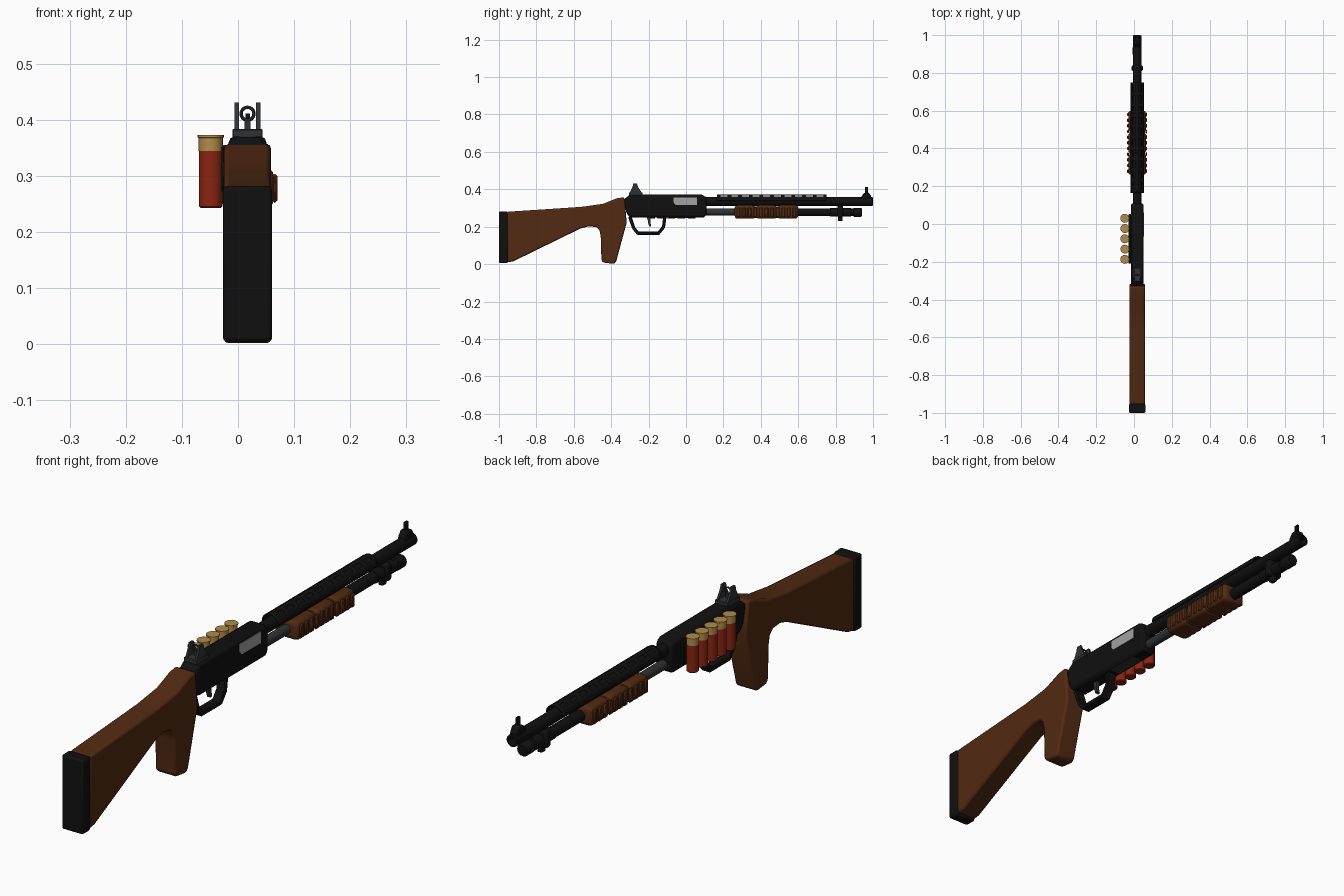
import bpy, bmesh, math
from mathutils import Matrix

if "Cube" in bpy.data.objects:
    bpy.data.objects.remove(bpy.data.objects["Cube"])

CX = 0.017  # centre plane of the gun


def mat(name, *c):
    m = bpy.data.materials.new(name)
    m.diffuse_color = (*c, 1)
    m.use_nodes = True
    m.node_tree.nodes["Principled BSDF"].inputs["Base Color"].default_value = m.diffuse_color
    return m


BLACK = mat("matte_black", 0.0052, 0.0052, 0.0055)
STEEL = mat("dark_steel", 0.03, 0.031, 0.034)
PORT = mat("bright_steel", 0.36, 0.36, 0.36)
WOOD = mat("walnut", 0.085, 0.023, 0.006)
RED = mat("shell_red", 0.25, 0.018, 0.006)
BRASS = mat("brass", 0.44, 0.26, 0.07)


def finish(bm, name, material, bevel=0.0, segs=2):
    bmesh.ops.recalc_face_normals(bm, faces=bm.faces)
    me = bpy.data.meshes.new(name)
    bm.to_mesh(me)
    bm.free()
    me.materials.append(material)
    ob = bpy.data.objects.new(name, me)
    bpy.context.collection.objects.link(ob)
    if bevel:
        b = ob.modifiers.new("bevel", 'BEVEL')
        b.width, b.segments, b.limit_method = bevel, segs, 'ANGLE'
        b.angle_limit = math.radians(40)
    bpy.ops.object.select_all(action='DESELECT')
    ob.select_set(True)
    bpy.context.view_layer.objects.active = ob
    bpy.ops.object.shade_smooth_by_angle(angle=math.radians(35))
    return ob


def side(name, pts, x0, x1, material, bevel=0.0, segs=2):
    """Extrude a (y, z) outline from x0 to x1."""
    bm = bmesh.new()
    f = bm.faces.new([bm.verts.new((x0, y, z)) for y, z in pts])
    r = bmesh.ops.extrude_face_region(bm, geom=[f])
    bmesh.ops.translate(bm, vec=(x1 - x0, 0, 0),
                        verts=[v for v in r["geom"] if isinstance(v, bmesh.types.BMVert)])
    return finish(bm, name, material, bevel, segs)


def box(name, x0, x1, y0, y1, z0, z1, material, bevel=0.0, segs=2):
    return side(name, [(y0, z0), (y1, z0), (y1, z1), (y0, z1)], x0, x1, material, bevel, segs)


def lathe(name, prof, origin, axis, material, n=24):
    """Stack of (radius, distance) rings along the y or z axis."""
    bm = bmesh.new()
    rings = []
    for r, d in prof:
        ring = []
        for i in range(n):
            a = math.tau * i / n
            u, v = r * math.cos(a), r * math.sin(a)
            p = (u, d, v) if axis == 'Y' else (u, v, d)
            ring.append(bm.verts.new([p[k] + origin[k] for k in range(3)]))
        rings.append(ring)
    for a, b in zip(rings, rings[1:]):
        for i in range(n):
            bm.faces.new((a[i], a[(i + 1) % n], b[(i + 1) % n], b[i]))
    bm.faces.new(rings[0])
    bm.faces.new(rings[-1])
    return finish(bm, name, material)


# Stock with pistol grip, and butt pad
stock = [(-0.955, 0.28), (-0.56, 0.306), (-0.445, 0.322), (-0.37, 0.352), (-0.33, 0.358),
         (-0.322, 0.28), (-0.317, 0.222), (-0.375, 0.008), (-0.39, 0.002), (-0.44, 0.008),
         (-0.452, 0.018), (-0.456, 0.15), (-0.463, 0.182), (-0.48, 0.198), (-0.52, 0.202),
         (-0.565, 0.19), (-0.925, 0.014), (-0.955, 0.01)]
side("stock", stock, CX - 0.042, CX + 0.042, WOOD, 0.008)
box("butt_pad", CX - 0.044, CX + 0.044, -1, -0.953, 0.005, 0.282, BLACK, 0.007)

# Receiver
rec = [(-0.335, 0.345), (-0.3, 0.371), (0.085, 0.371), (0.11, 0.358), (0.11, 0.262),
       (0.095, 0.25), (-0.305, 0.25), (-0.32, 0.28)]
side("receiver", rec, CX - 0.034, CX + 0.034, BLACK, 0.012, 2)
side("ejection_port", [(-0.067, 0.33), (-0.067, 0.357), (0.06, 0.357), (0.06, 0.315), (-0.055, 0.315)],
     CX + 0.03, CX + 0.0365, PORT)
box("loading_port", CX - 0.02, CX + 0.02, -0.09, 0.04, 0.246, 0.252, STEEL)

# Trigger guard as a bent strap: outer outline, then inner outline back
outer = [(-0.31, 0.252), (-0.288, 0.19), (-0.262, 0.157), (-0.142, 0.157), (-0.112, 0.195), (-0.104, 0.252)]
inner = [(-0.122, 0.252), (-0.128, 0.203), (-0.15, 0.174), (-0.254, 0.174), (-0.272, 0.197), (-0.29, 0.252)]
side("trigger_guard", outer + inner, CX - 0.018, CX + 0.018, BLACK, 0.003, 1)
side("trigger", [(-0.207, 0.255), (-0.203, 0.22), (-0.195, 0.2), (-0.186, 0.202), (-0.191, 0.225), (-0.187, 0.255)],
     CX - 0.007, CX + 0.007, STEEL)

# Barrel, magazine tube and clamp
lathe("barrel", [(0.023, 0.1), (0.023, 0.998), (0.016, 1.0), (0.015, 0.96)], (CX, 0, 0.335), 'Y', BLACK)
lathe("action_tube", [(0.018, 0.1), (0.018, 0.3)], (CX, 0, 0.279), 'Y', STEEL)
lathe("magazine_tube", [(0.021, 0.55), (0.021, 0.77), (0.023, 0.772), (0.023, 0.882), (0.02, 0.884),
                        (0.02, 0.895), (0.024, 0.898), (0.024, 0.934), (0.02, 0.94)],
      (CX, 0, 0.277), 'Y', BLACK)
box("barrel_clamp", CX - 0.03, CX + 0.03, 0.81, 0.84, 0.25, 0.315, BLACK, 0.008)
box("sling_lug", CX - 0.01, CX + 0.01, 0.812, 0.838, 0.23, 0.26, BLACK, 0.004)

# Vented heat shield: half shell with slots left open on both shoulders
bm = bmesh.new()
angles = [0, 15, 30, 45, 75, 90, 105, 135, 150, 165, 180]
ys = [0.165]
for k in range(10):
    ys += [0.185 + k * 0.057, 0.185 + k * 0.057 + 0.037]
ys += [0.75]
grid = [[bm.verts.new((CX + 0.033 * math.cos(math.radians(a)), y, 0.338 + 0.033 * math.sin(math.radians(a))))
         for a in angles] for y in ys]
for j in range(len(ys) - 1):
    for i in range(len(angles) - 1):
        if j % 2 == 1 and i in (3, 6):
            continue
        bm.faces.new((grid[j][i], grid[j][i + 1], grid[j + 1][i + 1], grid[j + 1][i]))
shield = finish(bm, "heat_shield", BLACK)
s = shield.modifiers.new("thickness", 'SOLIDIFY')
s.thickness, s.offset = 0.004, 0

# Pump fore-end: three wooden blocks on a core with raised side ribs
box("fore_end_core", CX - 0.04, CX + 0.04, 0.265, 0.595, 0.247, 0.308, WOOD, 0.012)
for k in range(3):
    y0 = 0.26 + k * 0.1145
    box("fore_end_block", CX - 0.047, CX + 0.047, y0, y0 + 0.111, 0.243, 0.315, WOOD, 0.016, 3)
for sx in (-1, 1):
    for k in range(11):
        y = 0.28 + k * 0.03
        xs = sorted((CX + sx * 0.044, CX + sx * 0.053))
        box("fore_end_rib", *xs, y - 0.01, y + 0.01, 0.252, 0.304, WOOD, 0.004, 1)

# Rear sight: base, two wings, aperture ring on a stem
box("rear_sight_base", CX - 0.027, CX + 0.027, -0.305, -0.232, 0.368, 0.384, STEEL, 0.002, 1)
for sx in (-1, 1):
    side("rear_sight_wing", [(-0.3, 0.383), (-0.285, 0.415), (-0.282, 0.431), (-0.262, 0.431), (-0.255, 0.41), (-0.237, 0.383)],
         CX + sx * 0.0195 - 0.004, CX + sx * 0.0195 + 0.004, STEEL)
box("aperture_stem", CX - 0.005, CX + 0.005, -0.276, -0.264, 0.383, 0.4, STEEL)
bpy.ops.mesh.primitive_torus_add(major_radius=0.0115, minor_radius=0.003, major_segments=24, minor_segments=8,
                                 location=(CX, -0.27, 0.411), rotation=(math.pi / 2, 0, 0))
ring = bpy.context.object
ring.name = "aperture_ring"
ring.data.materials.append(STEEL)
bpy.ops.object.shade_smooth_by_angle()

# Front sight: ramp and post
side("front_sight_ramp", [(0.933, 0.345), (0.938, 0.362), (0.953, 0.382), (0.978, 0.382), (0.99, 0.362), (0.992, 0.345)],
     CX - 0.016, CX + 0.016, BLACK, 0.004, 1)
box("front_sight_post", CX - 0.004, CX + 0.004, 0.956, 0.972, 0.38, 0.411, BLACK)

# Side carrier with five spare shells
box("shell_carrier", CX - 0.046, CX - 0.032, -0.21, 0.052, 0.27, 0.355, BLACK, 0.003, 1)
for k in range(5):
    at = (-0.0485, 0.03 - k * 0.0543, 0)
    lathe("shell_case", [(0.018, 0.243), (0.021, 0.246), (0.021, 0.346)], at, 'Z', RED, 20)
    lathe("shell_head", [(0.0215, 0.345), (0.0215, 0.368), (0.0235, 0.369), (0.0235, 0.373)], at, 'Z', BRASS, 20)
